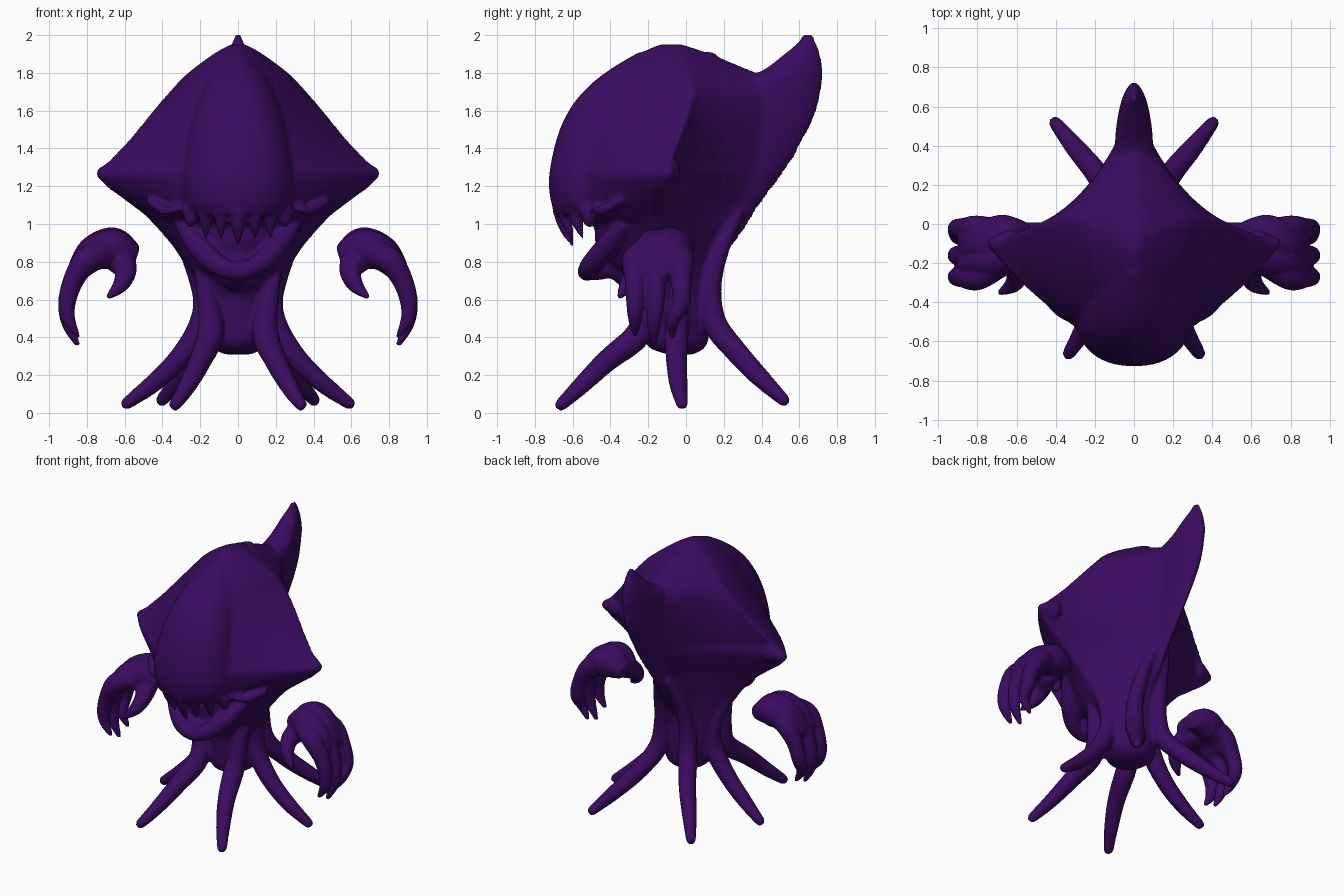
import bpy, bmesh, math
from mathutils import Vector

cube = bpy.data.objects.get("Cube")
if cube:
    bpy.data.objects.remove(cube)

skin = bpy.data.materials.new("deep_purple")
skin.use_nodes = True
COLOUR = (0.043, 0.0035, 0.117, 1)
skin.diffuse_color = COLOUR
skin.node_tree.nodes["Principled BSDF"].inputs["Base Color"].default_value = COLOUR


def smooth_rows(rows, steps=5):
    """Catmull-Rom interpolation through rows of numbers."""
    out = []
    for i in range(len(rows) - 1):
        a, b, c, d = (rows[min(max(i + k, 0), len(rows) - 1)] for k in (-1, 0, 1, 2))
        for s in range(steps):
            t = s / steps
            out.append([0.5 * (2 * q + (r - p) * t + (2 * p - 5 * q + 4 * r - u) * t * t
                               + (3 * q - p - 3 * r + u) * t ** 3)
                        for p, q, r, u in zip(a, b, c, d)])
    return out + [list(rows[-1])]


def loft(bm, rings):
    """Skin a list of equally long point rings and close both ends."""
    loops = [[bm.verts.new(p) for p in ring] for ring in rings]
    n = len(loops[0])
    for a, b in zip(loops, loops[1:]):
        for i in range(n):
            j = (i + 1) % n
            bm.faces.new((a[i], a[j], b[j], b[i]))
    bm.faces.new(loops[0][::-1])
    bm.faces.new(loops[-1])


def tube(bm, rows, side=1, sides=14):
    """Tapered round limb through (x, y, z, radius) rows."""
    path = [(Vector((r[0] * side, r[1], r[2])), max(r[3], 0.004)) for r in smooth_rows(rows)]
    first, last = path[0], path[-1]
    head = (first[0] - path[1][0]).normalized()
    tail = (last[0] - path[-2][0]).normalized()
    path.insert(0, (first[0] + head * first[1] * 0.7, first[1] * 0.6))
    path.append((last[0] + tail * last[1] * 0.7, last[1] * 0.6))
    rings, normal, old = [], None, None
    for i, (p, r) in enumerate(path):
        d = (path[min(i + 1, len(path) - 1)][0] - path[max(i - 1, 0)][0]).normalized()
        if normal is None:
            normal = d.orthogonal().normalized()
        else:
            normal = old.rotation_difference(d) @ normal
        old = d
        other = d.cross(normal)
        rings.append([p + r * (math.cos(a) * normal + math.sin(a) * other)
                      for a in (math.tau * k / sides for k in range(sides))])
    loft(bm, rings)


def section(z, front, back, width, mid, front_p, back_p, n=64):
    """Horizontal slice: full front half, pinched back half."""
    ring = []
    for k in range(n):
        a = math.tau * k / n
        c, s = math.cos(a), math.sin(a)
        p = front_p if s < 0 else back_p
        x = math.copysign(width * abs(c) ** (2 / p), c)
        y = mid + (back - mid if s > 0 else front - mid) * abs(s) ** (2 / p)
        ring.append((x, y, z))
    return ring


def finish(name, bm, voxel, rounds, cutters=()):
    """Fuse the overlapping parts into one smooth skin."""
    bmesh.ops.recalc_face_normals(bm, faces=bm.faces)
    mesh = bpy.data.meshes.new(name)
    bm.to_mesh(mesh)
    bm.free()
    ob = bpy.data.objects.new(name, mesh)
    bpy.context.collection.objects.link(ob)
    mesh.materials.append(skin)
    bpy.context.view_layer.objects.active = ob
    rem = ob.modifiers.new("fuse", 'REMESH')
    rem.mode, rem.voxel_size = 'VOXEL', voxel
    for cutter in cutters:
        cut = ob.modifiers.new("cut", 'BOOLEAN')
        cut.operation, cut.object, cut.solver = 'DIFFERENCE', cutter, 'EXACT'
    smo = ob.modifiers.new("soften", 'SMOOTH')
    smo.factor, smo.iterations = 0.5, rounds
    for m in [m.name for m in ob.modifiers]:
        bpy.ops.object.modifier_apply(modifier=m)
    for o in bpy.context.selected_objects:
        o.select_set(False)
    ob.select_set(True)
    bpy.ops.object.shade_smooth_by_angle(angle=math.radians(60))


body = bmesh.new()

# Hooded head and column: z, front, back, half width, y of widest, front and back fullness
slices = [
    (0.31, -0.1, 0.04, 0.07, -0.03, 2, 2), (0.36, -0.21, 0.11, 0.15, -0.03, 2, 2),
    (0.5, -0.23, 0.13, 0.18, -0.03, 2, 1.9), (0.62, -0.25, 0.13, 0.2, -0.04, 2, 1.7),
    (0.71, -0.32, 0.14, 0.23, -0.06, 1.8, 1.5), (0.8, -0.44, 0.18, 0.29, -0.09, 1.7, 1.2),
    (0.9, -0.48, 0.26, 0.36, -0.1, 1.6, 0.95), (1.0, -0.5, 0.33, 0.45, -0.11, 1.5, 0.85),
    (1.05, -0.66, 0.36, 0.5, -0.11, 1.35, 0.8), (1.11, -0.69, 0.4, 0.58, -0.11, 1.3, 0.75),
    (1.2, -0.7, 0.47, 0.7, -0.1, 1.22, 0.7), (1.27, -0.7, 0.52, 0.755, -0.09, 1.2, 0.68),
    (1.33, -0.69, 0.56, 0.69, -0.08, 1.22, 0.68), (1.45, -0.66, 0.62, 0.575, -0.03, 1.3, 0.7),
    (1.6, -0.59, 0.66, 0.45, 0.02, 1.35, 0.75), (1.72, -0.5, 0.6, 0.345, 0.04, 1.45, 0.85),
    (1.8, -0.4, 0.38, 0.265, 0.02, 1.6, 1), (1.9, -0.25, 0.13, 0.13, -0.04, 1.7, 1.4),
    (1.95, -0.14, -0.02, 0.04, -0.07, 2, 2)]
loft(body, [section(*row) for row in smooth_rows(slices, 4)])

# Rounded brow down the middle of the face: z, front, half width
brow = [(1.05, -0.69, 0.25), (1.12, -0.715, 0.29), (1.25, -0.725, 0.3), (1.45, -0.685, 0.27),
        (1.6, -0.62, 0.23), (1.72, -0.525, 0.19), (1.82, -0.4, 0.14), (1.91, -0.25, 0.07)]
loft(body, [section(z, f, f + 0.42, w, f + 0.28, 2.3, 2) for z, f, w in smooth_rows(brow, 4)])

# Swept-back horn and its spine: z, front, back, half width
horn = [(0.95, 0.1, 0.27, 0.05), (1.2, 0.1, 0.45, 0.07), (1.45, 0.15, 0.62, 0.085),
        (1.6, 0.2, 0.69, 0.095), (1.74, 0.24, 0.72, 0.095), (1.81, 0.4, 0.725, 0.08),
        (1.9, 0.52, 0.71, 0.055), (1.96, 0.59, 0.69, 0.03), (2.005, 0.62, 0.67, 0.012)]
loft(body, [section(z, f, b, w, f * 0.6 + b * 0.4, 1.8, 1.7) for z, f, b, w in smooth_rows(horn, 4)])

# Lower jaw with its floor
tube(body, [(-0.3, -0.33, 1.0, 0.04), (-0.21, -0.42, 0.88, 0.06), (-0.11, -0.5, 0.785, 0.058),
            (0, -0.525, 0.748, 0.05), (0.11, -0.5, 0.785, 0.058), (0.21, -0.42, 0.88, 0.06),
            (0.3, -0.33, 1.0, 0.04)])
tube(body, [(0, -0.48, 0.75, 0.055), (0, -0.38, 0.79, 0.085), (0, -0.26, 0.74, 0.11)])

# Centre fang
tube(body, [(0, -0.66, 1.08, 0.05), (0, -0.64, 0.98, 0.034), (0, -0.6, 0.885, 0.01)])

for side in (1, -1):
    # Side fangs
    for x, y, tip in ((0.09, -0.64, 0.92), (0.17, -0.585, 0.92), (0.25, -0.52, 1.0)):
        tube(body, [(x, y, 1.08, 0.045), (x, y + 0.01, 1.01, 0.032), (x, y + 0.04, tip, 0.009)], side)
    # Lower eye lid
    tube(body, [(0.32, -0.49, 1.08, 0.02), (0.39, -0.435, 1.075, 0.03), (0.47, -0.35, 1.12, 0.02)], side)
    # Rounded crest tip
    tube(body, [(0.63, -0.1, 1.28, 0.075), (0.72, -0.1, 1.268, 0.036)], side)
    # Front, middle and back legs, each rising into the column as a fold
    tube(body, [(0.21, -0.2, 0.8, 0.03), (0.165, -0.21, 0.6, 0.052), (0.145, -0.25, 0.42, 0.07),
                (0.2, -0.42, 0.275, 0.06), (0.27, -0.56, 0.14, 0.048), (0.335, -0.665, 0.04, 0.034)], side)
    tube(body, [(0.28, -0.08, 0.85, 0.03), (0.19, -0.05, 0.62, 0.052), (0.2, -0.05, 0.46, 0.065),
                (0.31, -0.05, 0.29, 0.058), (0.45, -0.04, 0.155, 0.05), (0.595, -0.02, 0.046, 0.033)], side)
    tube(body, [(0.04, 0.28, 1.06, 0.03), (0.08, 0.19, 0.88, 0.045), (0.1, 0.135, 0.68, 0.055),
                (0.12, 0.15, 0.48, 0.065), (0.2, 0.27, 0.32, 0.06), (0.3, 0.39, 0.19, 0.052),
                (0.405, 0.52, 0.065, 0.034)], side)

# Eye socket cutters
cutters = []
for side in (1, -1):
    bpy.ops.mesh.primitive_uv_sphere_add(segments=20, ring_count=12, location=(0.4 * side, -0.46, 1.12))
    eye = bpy.context.object
    eye.name = "eye_cutter"
    eye.scale = (0.06, 0.05, 0.024)
    eye.rotation_euler = (0, -0.45 * side, 0.75 * side)
    eye.hide_render = True
    cutters.append(eye)

finish("body", body, 0.013, 6, cutters)
for eye in cutters:
    bpy.data.objects.remove(eye)

# Floating clawed hands
for name, side in (("left_hand", 1), ("right_hand", -1)):
    hand = bmesh.new()
    # Palm
    for y, lift in ((-0.16, 0), (-0.09, 0.01), (-0.055, 0)):
        tube(hand, [(0.585, y + 0.01, 0.85 + lift, 0.075), (0.665, y, 0.87 + lift, 0.105),
                    (0.77, y * 1.1 - 0.01, 0.835 + lift, 0.09), (0.85, y * 1.2 - 0.02, 0.75, 0.06)], side)
    # Three curling fingers
    for y, bend, drop in ((-0.27, 0, 0.05), (-0.16, -0.01, 0), (-0.025, -0.045, 0.04)):
        tube(hand, [(0.7, y * 0.6 - 0.04, 0.85, 0.08), (0.8, y, 0.81, 0.07), (0.872, y, 0.7, 0.056),
                    (0.906, y, 0.58, 0.047), (0.897, y + bend, 0.47 + drop / 2, 0.037),
                    (0.852, y + bend, 0.365 + drop, 0.016)], side)
    # Thumb
    tube(hand, [(0.63, -0.16, 0.82, 0.085), (0.595, -0.25, 0.755, 0.06), (0.62, -0.31, 0.68, 0.044),
                (0.685, -0.35, 0.615, 0.016)], side)
    finish(name, hand, 0.01, 5)
